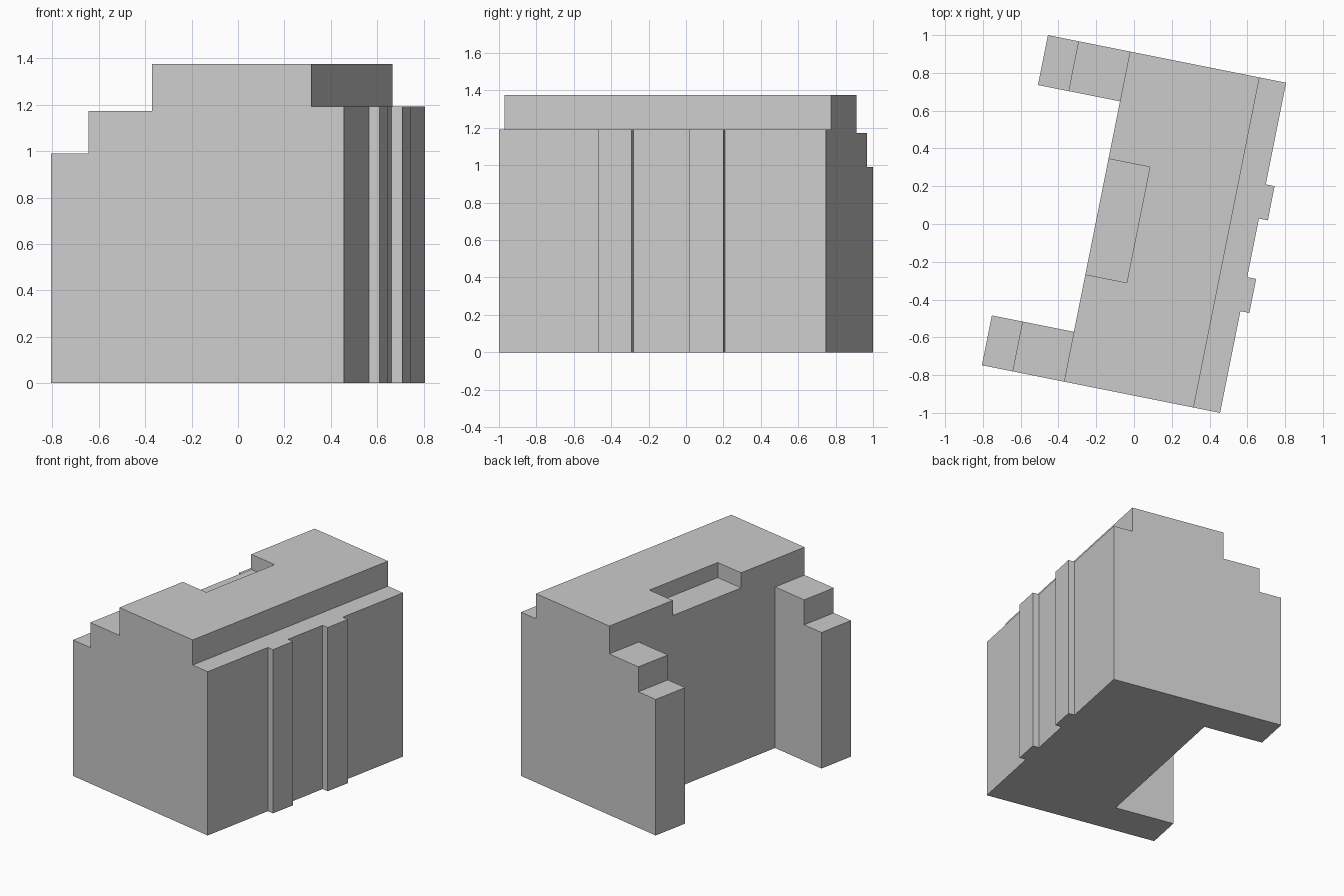
import bpy, bmesh, math

if "Cube" in bpy.data.objects:
    bpy.data.objects.remove(bpy.data.objects["Cube"])

TOP, LEDGE, STEP_HIGH, STEP_LOW = 1.375, 1.192, 1.172, 0.99


def prism(name, outline, z0, z1):
    """Extrude a flat outline from z0 up to z1."""
    bm = bmesh.new()
    face = bm.faces.new([bm.verts.new((x, y, z0)) for x, y in outline])
    new = bmesh.ops.extrude_face_region(bm, geom=[face])["geom"]
    verts = [v for v in new if isinstance(v, bmesh.types.BMVert)]
    bmesh.ops.translate(bm, verts=verts, vec=(0, 0, z1 - z0))
    bmesh.ops.recalc_face_normals(bm, faces=bm.faces)
    mesh = bpy.data.meshes.new(name)
    bm.to_mesh(mesh)
    bm.free()
    obj = bpy.data.objects.new(name, mesh)
    bpy.context.collection.objects.link(obj)
    return obj


def cut(target, x0, x1, half_y, z0):
    """Remove everything above z0 inside a rectangle."""
    rect = [(x0, -half_y), (x1, -half_y), (x1, half_y), (x0, half_y)]
    cutter = prism("cutter", rect, z0, 2)
    cutter.hide_render = True
    mod = target.modifiers.new("cut", "BOOLEAN")
    mod.operation, mod.solver, mod.object = "DIFFERENCE", "EXACT", cutter
    bpy.context.view_layer.objects.active = target
    bpy.ops.object.modifier_apply(modifier=mod.name)
    bpy.data.objects.remove(cutter, do_unlink=True)


# Footprint: two wings, courtyard and two pilasters, mirrored about y = 0
half = [(-0.2, 0.622), (-0.643, 0.622), (-0.643, 0.891), (0.643, 0.891),
        (0.643, 0.342), (0.691, 0.342), (0.691, 0.158), (0.643, 0.158)]
building = prism("building", half + [(x, -y) for x, y in reversed(half)], 0, TOP)

# Stepped wing roofs, long ledge and shallow roof recess
cut(building, -1, -0.2, 1, STEP_HIGH)
cut(building, -1, -0.478, 1, STEP_LOW)
cut(building, 0.5, 1, 1, LEDGE)
cut(building, -0.4, 0.023, 0.312, 1.265)

building.rotation_euler.z = math.radians(-11.3)
